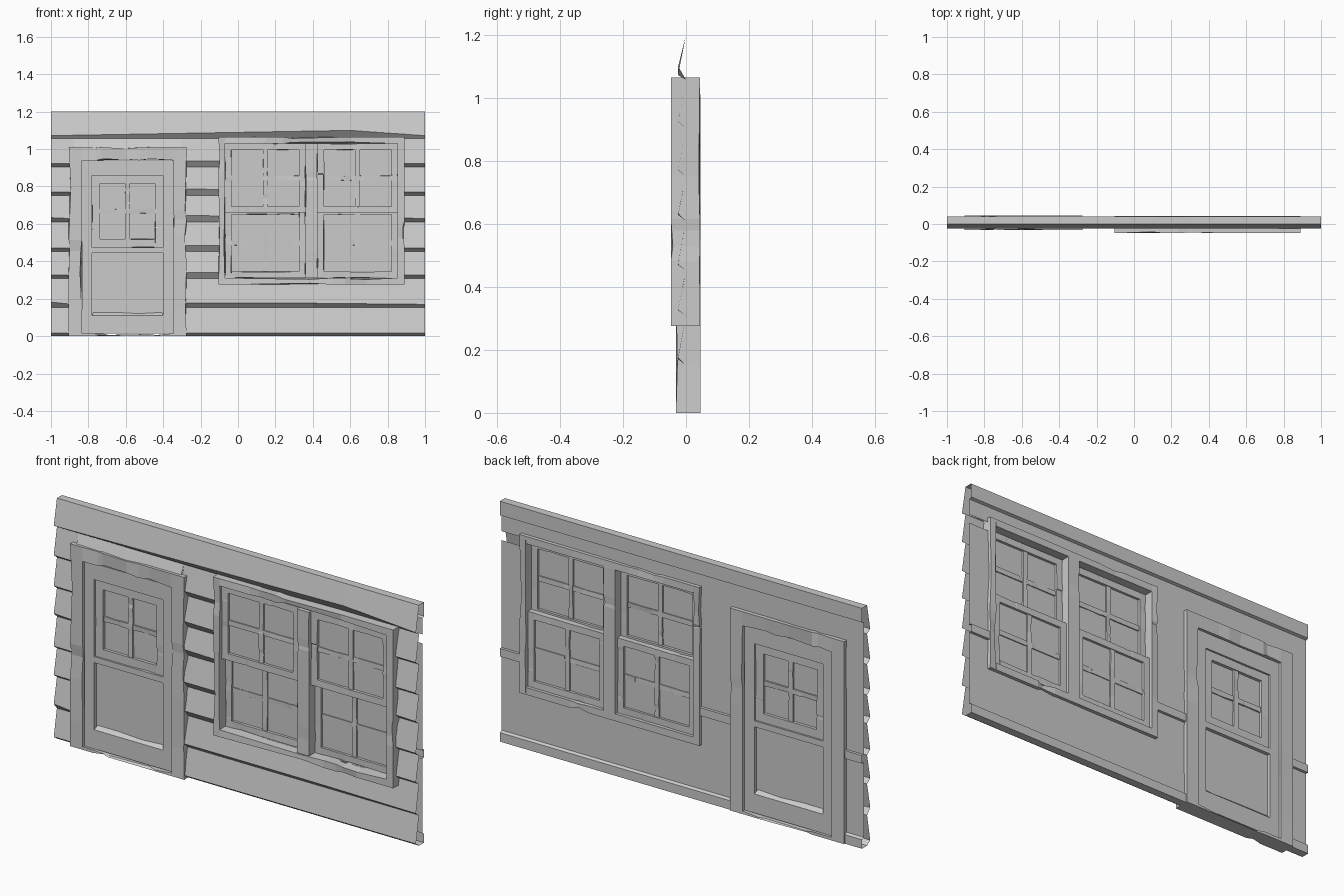
import bpy, bmesh, random
from mathutils import Vector

if "Cube" in bpy.data.objects:
    bpy.data.objects.remove(bpy.data.objects["Cube"])

random.seed(4)


def finish(name, bm, recalc=True):
    if recalc:
        bmesh.ops.recalc_face_normals(bm, faces=bm.faces)
    me = bpy.data.meshes.new(name)
    bm.to_mesh(me)
    bm.free()
    ob = bpy.data.objects.new(name, me)
    bpy.context.collection.objects.link(ob)
    return ob


def add_bar(bm, x, y, z, wear=0.0):
    """Box given by (min, max) ranges; wear chips its long edges inward."""
    along = 0 if x[1] - x[0] > z[1] - z[0] else 2
    a, c = (x, z) if along == 0 else (z, x)
    cuts = sorted(random.uniform(0.1, 0.9) for _ in range(5)) if wear else []
    rings = []
    for t in [0.0] + cuts + [1.0]:
        ring = []
        for yy, cc, sy, sc in ((y[0], c[0], 1, 1), (y[1], c[0], -1, 1),
                               (y[1], c[1], -1, -1), (y[0], c[1], 1, -1)):
            if 0 < t < 1 and random.random() < 0.4:
                yy += sy * random.uniform(0, wear)
                cc += sc * random.uniform(0, wear)
            p = a[0] + t * (a[1] - a[0])
            co = (p, yy, cc) if along == 0 else (cc, yy, p)
            ring.append(bm.verts.new(co))
        rings.append(ring)
    for r, s in zip(rings, rings[1:]):
        for i in range(4):
            j = (i + 1) % 4
            bm.faces.new((r[i], r[j], s[j], s[i]))
    bm.faces.new(rings[0])
    bm.faces.new(rings[-1])


def add_frame(bm, x, z, y, t, bottom=None, wear=0.0):
    """Rectangular frame: two full-height stiles and two rails between."""
    b = t if bottom is None else bottom
    add_bar(bm, (x[0], x[0] + t), y, z, wear)
    add_bar(bm, (x[1] - t, x[1]), y, z, wear)
    add_bar(bm, (x[0] + t, x[1] - t), y, (z[1] - t, z[1]), wear)
    add_bar(bm, (x[0] + t, x[1] - t), y, (z[0], z[0] + b), wear)


def add_cross(bm, x, z, y, w=0.026):
    """Glazing bars crossing in the middle of an opening."""
    cx, cz = sum(x) / 2, sum(z) / 2
    add_bar(bm, (cx - w / 2, cx + w / 2), y, z, 0.004)
    add_bar(bm, x, (y[0] + 0.003, y[1] - 0.003), (cz - w / 2, cz + w / 2), 0.004)


# clapboards: sloping face plus a dark underside lip
def add_plank(bm, bottoms, top, base):
    rows = []
    for x, zb in bottoms:
        rows.append([bm.verts.new(v) for v in
                     ((x, 0, top), (x, -0.025, zb), (x, 0, base))])
    for r, s in zip(rows, rows[1:]):
        for i in range(2):
            bm.faces.new((r[i], r[i + 1], s[i + 1], s[i]))


siding = bmesh.new()
bases = [0.0, 0.152, 0.308, 0.452, 0.61, 0.752, 0.905, 1.057, 1.2]
lip = 0.018
add_plank(siding, [(-1, 1.072), (0.6, 1.1), (1, 1.072)], bases[8], bases[7])
for i in range(2, 7):
    for x0, x1, extra in ((-1, -0.88, 0), (-0.3, -0.08, 0.014), (0.87, 1, 0)):
        e = extra + random.uniform(0, 0.006)
        add_plank(siding, [(x0, bases[i] + lip + e), (x1, bases[i] + lip + extra)],
                  bases[i + 1], bases[i])
for i in (0, 1):
    add_plank(siding, [(-1, bases[i] + lip + 0.012 * i), (-0.88, bases[i] + lip)],
              bases[i + 1], bases[i])
    add_plank(siding, [(-0.3, bases[i] + lip + 0.006 * i), (0.4, bases[i] + lip + 0.006 * i),
                       (1, bases[i] + lip)], bases[i + 1], bases[i])
# short piece of siding above the door
add_plank(siding, [(-0.88, 0.99), (-0.3, 0.99)], bases[7], 0.98)
finish("clapboard_siding", siding, False)


# inner wall sheet with skirting, chair rail and cornice; its ends stay open
def add_sheet(bm, x0, x1, profile):
    rows = [[bm.verts.new((x, y, z)) for y, z in profile] for x in (x0, x1)]
    for i in range(len(profile) - 1):
        bm.faces.new((rows[0][i], rows[0][i + 1], rows[1][i + 1], rows[1][i]))


W, T = 0.026, 0.04
skirting = [(0, 0), (T, 0), (T, 0.045), (W, 0.052)]
rail = [(W, 0.425), (T, 0.425), (T, 0.465), (W, 0.465)]
cornice = [(W, 1.125), (T, 1.13), (T, 1.2), (0, 1.2)]
wall = bmesh.new()
for x0, x1 in ((-1, -0.87), (-0.31, -0.08), (0.865, 1)):
    add_sheet(wall, x0, x1, skirting + rail + [(W, 1.0)])
add_sheet(wall, -0.08, 0.865, skirting + [(W, 0.3)])
add_sheet(wall, -1, -0.08, [(W, 0.99)] + cornice)
add_sheet(wall, -0.08, 1, [(W, 1.045)] + cornice)
finish("inner_wall", wall, False)

# double window casing with centre mullion
win = bmesh.new()
WY = (-0.048, 0.044)
add_frame(win, (-0.105, 0.89), (0.275, 1.065), WY, 0.036, wear=0.009)
add_bar(win, (0.36, 0.425), WY, (0.311, 1.029), 0.006)
finish("window_casing", win)

# hung sashes: upper one outside, lower one inside
sashes, glass = bmesh.new(), bmesh.new()
for x in ((-0.069, 0.36), (0.425, 0.854)):
    for z, y in (((0.66, 1.029), (-0.03, 0.0)), ((0.311, 0.685), (0.0, 0.028))):
        t = 0.034
        add_frame(sashes, x, z, y, t, wear=0.003)
        ix, iz = (x[0] + t, x[1] - t), (z[0] + t, z[1] - t)
        add_cross(sashes, ix, iz, (y[0] + 0.004, y[1] - 0.004))
        m = sum(y) / 2
        add_bar(glass, ix, (m - 0.002, m + 0.002), iz)
finish("window_sashes", sashes)

# door casing with threshold
casing = bmesh.new()
DY = (-0.032, 0.046)
add_frame(casing, (-0.905, -0.275), (0, 1.01), DY, 0.07, bottom=0.015, wear=0.011)
finish("door_casing", casing)

# door leaf: stiles, rails, recessed lower panel
door = bmesh.new()
LY = (-0.02, 0.032)
add_frame(door, (-0.835, -0.345), (0.015, 0.94), LY, 0.055, bottom=0.095, wear=0.0)
add_bar(door, (-0.78, -0.40), LY, (0.445, 0.475))
add_bar(door, (-0.78, -0.40), LY, (0.86, 0.885))
finish("door_leaf", door)
panel = bmesh.new()
add_bar(panel, (-0.78, -0.40), (-0.002, 0.014), (0.11, 0.445))
# sloping sill at the foot of the panel on both faces
for y in (-0.02, 0.032):
    v = [panel.verts.new(c) for c in ((-0.78, y, 0.11), (-0.40, y, 0.11),
         (-0.41, 0.006, 0.135), (-0.59, 0.006, 0.125), (-0.77, 0.006, 0.135))]
    panel.faces.new(v)
finish("door_panel", panel)

# door light with glazing bars
light = bmesh.new()
add_frame(light, (-0.78, -0.40), (0.475, 0.86), (-0.011, 0.023), 0.043, wear=0.003)
add_cross(light, (-0.737, -0.443), (0.518, 0.817), (-0.007, 0.019))
finish("door_light", light)
add_bar(glass, (-0.737, -0.443), (0.004, 0.008), (0.518, 0.817))
finish("glass_panes", glass)
